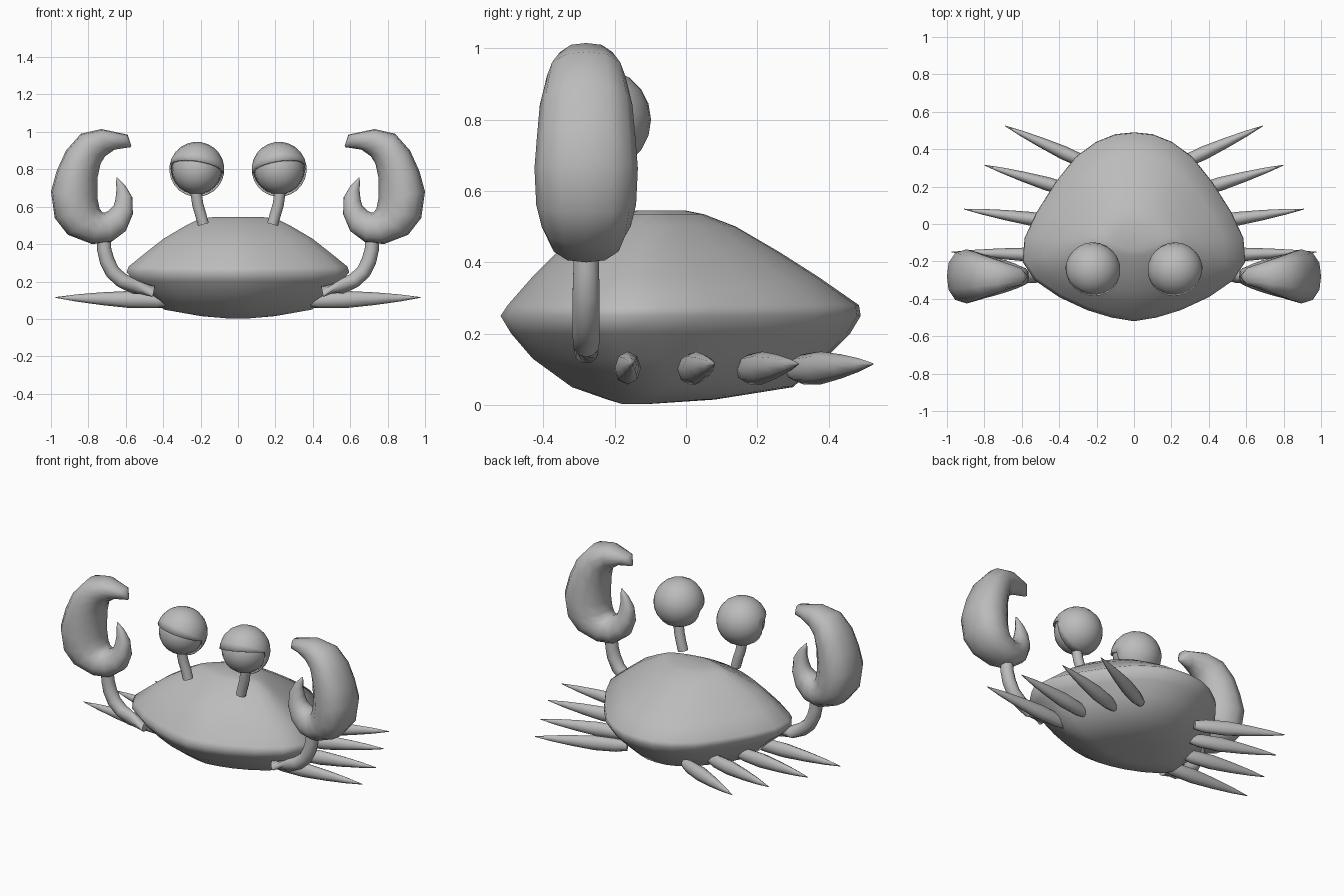
import bpy, bmesh, math
from mathutils import Vector, Matrix

if "Cube" in bpy.data.objects:
    bpy.data.objects.remove(bpy.data.objects["Cube"])

grey = bpy.data.materials.new("shell grey")
grey.diffuse_color = (0.5, 0.5, 0.5, 1)
grey.use_nodes = True
grey.node_tree.nodes["Principled BSDF"].inputs["Base Color"].default_value = grey.diffuse_color


def finish(name, bm, angle=180):
    bmesh.ops.recalc_face_normals(bm, faces=bm.faces)
    mesh = bpy.data.meshes.new(name)
    bm.to_mesh(mesh)
    bm.free()
    mesh.materials.append(grey)
    ob = bpy.data.objects.new(name, mesh)
    bpy.context.collection.objects.link(ob)
    bpy.context.view_layer.objects.active = ob
    ob.select_set(True)
    bpy.ops.object.shade_smooth_by_angle(angle=math.radians(angle))
    ob.select_set(False)
    return ob


def loft(name, rings, angle=180):
    """Skin a list of equal-length point rings and close both ends."""
    bm = bmesh.new()
    loops = [[bm.verts.new(p) for p in ring] for ring in rings]
    n = len(loops[0])
    for a, b in zip(loops, loops[1:]):
        for i in range(n):
            j = (i + 1) % n
            bm.faces.new((a[i], a[j], b[j], b[i]))
    bm.faces.new(loops[0])
    bm.faces.new(loops[-1])
    return finish(name, bm, angle)


def tube(name, path, radii, n=10, flat=1.0):
    """Round tube along a path; flat scales its horizontal thickness."""
    pts = [Vector(p) for p in path]
    rings = []
    for i, p in enumerate(pts):
        t = (pts[min(i + 1, len(pts) - 1)] - pts[max(i - 1, 0)]).normalized()
        ref = Vector((0, 0, 1)) if abs(t.z) < 0.3 else Vector((0, 1, 0))
        u = t.cross(ref).normalized()
        v = t.cross(u)
        rings.append([p + radii[i] * (u * flat * math.cos(k * math.tau / n) + v * math.sin(k * math.tau / n))
                      for k in range(n)])
    return loft(name, rings, 75)


# Body: rounded-triangle outline stacked in rings
half = [(0, -.52), (.12, -.50), (.25, -.46), (.40, -.39), (.53, -.30), (.595, -.20), (.585, -.07),
        (.52, .07), (.42, .23), (.31, .37), (.20, .45), (.10, .49), (0, .50)]
outline = half + [(-x, y) for x, y in half[-2:0:-1]]
# height, half width, front y, back y
levels = [(.003, .06, -.18, -.10), (.015, .20, -.22, .08), (.05, .40, -.32, .30), (.13, .48, -.43, .39),
          (.20, .56, -.49, .46), (.25, .60, -.52, .49), (.28, .59, -.50, .485), (.36, .49, -.43, .37),
          (.43, .40, -.36, .26), (.50, .28, -.24, .14), (.535, .21, -.17, .05), (.545, .13, -.14, .0)]
loft("body", [[(x / .6 * w, f + (y + .52) / 1.02 * (b - f), z) for x, y in outline]
              for z, w, f, b in levels])

# Claw sections: outer x, outer z, inner x, inner z, half thickness
sections = [(.57, .925, .575, .918, .008), (.59, .985, .66, .905, .05), (.73, 1.015, .71, .87, .085),
            (.84, .99, .735, .83, .11), (.92, .90, .75, .76, .13), (.97, .79, .75, .70, .138),
            (1.0, .68, .75, .64, .145), (.98, .54, .74, .59, .14), (.91, .45, .725, .57, .125),
            (.78, .40, .71, .57, .105), (.68, .41, .69, .58, .085), (.60, .47, .665, .605, .065),
            (.562, .56, .655, .64, .05), (.565, .65, .65, .69, .03), (.60, .71, .652, .73, .018),
            (.645, .755, .65, .755, .004)]

# Leg start and tip in plan
legs = [((.36, -.17), (.975, -.15)), ((.36, .0), (.91, .08)), ((.28, .16), (.80, .315)), ((.20, .30), (.69, .525))]

for s, side in ((-1, "left"), (1, "right")):
    # Claw, with egg-shaped sections that are thickest near the outside
    rings = []
    for ox, oz, ix, iz, h in sections:
        ring = []
        for k in range(12):
            a = k * math.tau / 12
            t = ((1 - math.cos(a)) / 2) ** 1.25
            ring.append((s * (ox + (ix - ox) * t), -.28 + h * math.sin(a), oz + (iz - oz) * t))
        rings.append(ring)
    loft(side + "_claw", rings)

    # Arm
    tube(side + "_arm", [(s * x, -.28, z) for x, z in
                         ((.45, .15), (.55, .17), (.62, .205), (.67, .25), (.70, .31), (.715, .37), (.72, .46))],
         [.035, .038, .04, .04, .04, .038, .036])

    # Spiked legs
    for i, (a, b) in enumerate(legs):
        stops = ((0, .028), (.12, .042), (.35, .046), (.6, .034), (.82, .019), (1, .002))
        tube(f"{side}_leg_{i + 1}", [(s * (a[0] + (b[0] - a[0]) * t), a[1] + (b[1] - a[1]) * t, .098 + .017 * t)
                                     for t, r in stops], [r for t, r in stops], 8, .8)

    # Eye stalk
    tube(side + "_eye_stalk", [(s * .185, -.235, .505), (s * .20, -.235, .56), (s * .215, -.24, .61),
                               (s * .225, -.245, .68)], [.03, .03, .03, .03])

    # Eyeball
    place = Matrix.Translation((s * .22, -.245, .80))
    bm = bmesh.new()
    bmesh.ops.create_uvsphere(bm, u_segments=20, v_segments=12, radius=.134, matrix=place)
    finish(side + "_eyeball", bm)

    # Eyelid: outer sphere with its lower front quarter open, lid edge sloping inward
    bm = bmesh.new()
    bmesh.ops.create_uvsphere(bm, u_segments=20, v_segments=12, radius=.147,
                              matrix=Matrix.Rotation(math.pi / 2, 4, 'Y'))
    gone = []
    for f in bm.faces:
        c = f.calc_center_median()
        if c.y < 0 and -90 < math.degrees(math.atan2(c.z, -c.y)) < 18:
            gone.append(f)
    bmesh.ops.delete(bm, geom=gone, context='FACES')
    bmesh.ops.transform(bm, matrix=place @ Matrix.Rotation(s * math.radians(-9), 4, 'Y'), verts=bm.verts)
    lid = finish(side + "_eyelid", bm, 40)
    mod = lid.modifiers.new("thickness", 'SOLIDIFY')
    mod.thickness = .01
    mod.offset = -1
